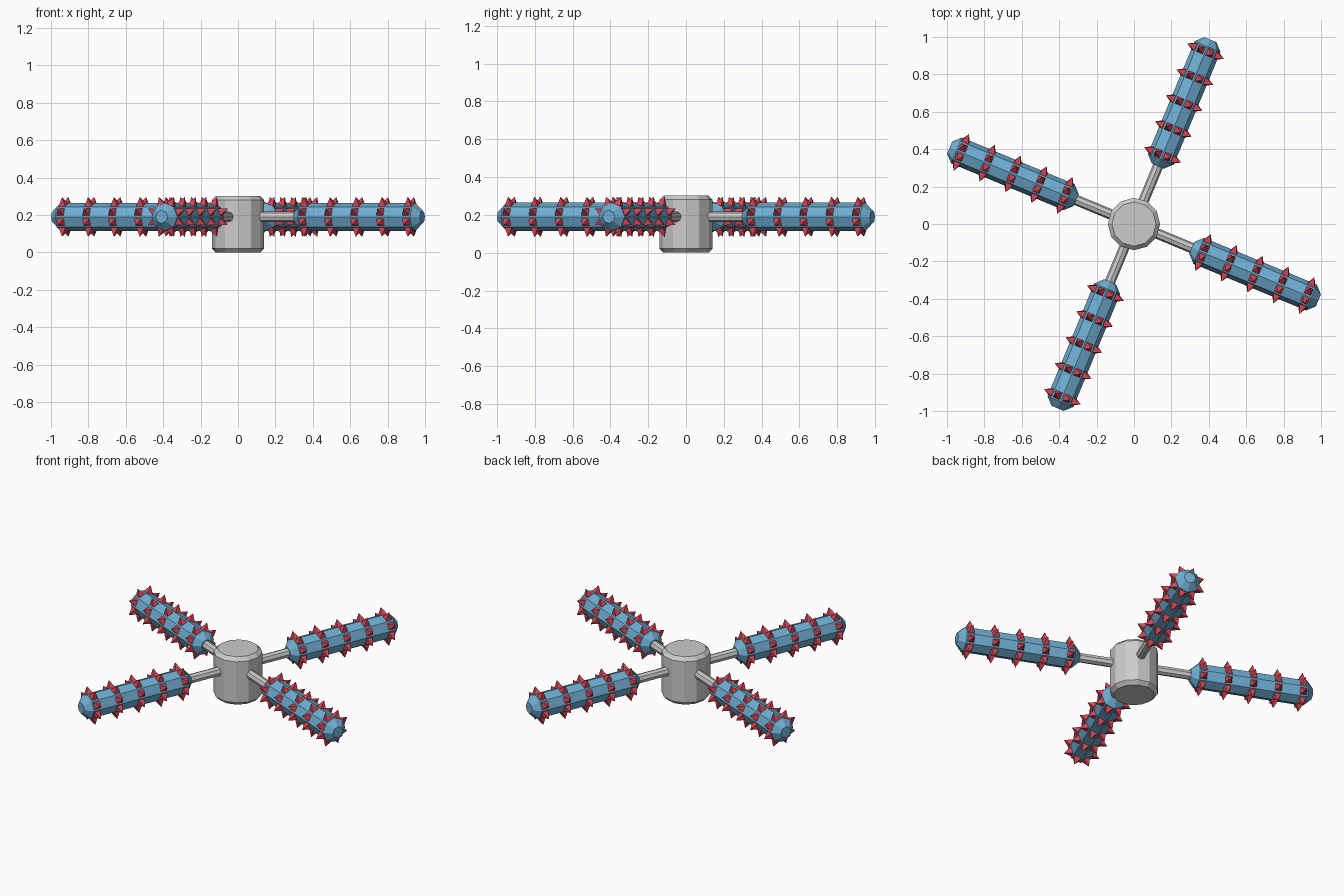
import bpy, bmesh
from math import pi, cos, sin, radians
from mathutils import Matrix, Vector

if "Cube" in bpy.data.objects:
    bpy.data.objects.remove(bpy.data.objects["Cube"])

ARM_Z = 0.19


def material(name, color):
    m = bpy.data.materials.new(name)
    m.diffuse_color = color
    m.use_nodes = True
    m.node_tree.nodes["Principled BSDF"].inputs["Base Color"].default_value = m.diffuse_color
    return m


BLUE = material("blue", (0.16, 0.43, 0.66, 1))
RED = material("red", (0.66, 0.06, 0.09, 1))


def finish(bm, name, mat=None, matrix=Matrix()):
    bmesh.ops.recalc_face_normals(bm, faces=bm.faces)
    bm.transform(matrix)
    me = bpy.data.meshes.new(name)
    bm.to_mesh(me)
    bm.free()
    ob = bpy.data.objects.new(name, me)
    bpy.context.collection.objects.link(ob)
    if mat:
        me.materials.append(mat)
    return ob


def lathe(profile, sides):
    """Closed solid around z from (radius, height) points."""
    bm = bmesh.new()
    rings = [[bm.verts.new((r * cos(2 * pi * i / sides), r * sin(2 * pi * i / sides), h))
              for i in range(sides)] for r, h in profile]
    for a, b in zip(rings, rings[1:]):
        for i in range(sides):
            j = (i + 1) % sides
            bm.faces.new((a[i], a[j], b[j], b[i]))
    bm.faces.new(rings[0])
    bm.faces.new(rings[-1])
    return bm


def spikes():
    """Five rings of eight square pyramids around the arm axis (z)."""
    bm = bmesh.new()
    half, base, tip = 0.023, 0.062, 0.115
    for ring in range(5):
        for k in range(8):
            turn = Matrix.Rotation(radians(22.5 + 45 * k), 4, 'Z')
            h = 0.40 + 0.15 * ring
            corners = [bm.verts.new(turn @ Vector((base, half * u, h + half * v)))
                       for u, v in ((-1, -1), (1, -1), (1, 1), (-1, 1))]
            apex = bm.verts.new(turn @ Vector((tip, 0, h)))
            bm.faces.new(corners)
            for i in range(4):
                bm.faces.new((corners[i], corners[(i + 1) % 4], apex))
    return bm


# Central hub with chamfered rims
finish(lathe([(0.118, 0), (0.14, 0.022), (0.14, 0.281), (0.118, 0.303)], 12), "hub")

# Four arms: rod, padded octagonal bar and its spikes
for n in range(4):
    place = (Matrix.Translation((0, 0, ARM_Z))
             @ Matrix.Rotation(radians(-22.5 + 90 * n), 4, 'Z')
             @ Matrix.Rotation(pi / 2, 4, 'Y'))
    finish(lathe([(0.028, 0.05), (0.028, 0.40)], 8), f"rod_{n + 1}", None, place)
    finish(lathe([(0.035, 0.335), (0.075, 0.375), (0.075, 1.027), (0.035, 1.067)], 8),
           f"arm_bar_{n + 1}", BLUE, place)
    finish(spikes(), f"arm_spikes_{n + 1}", RED, place)
